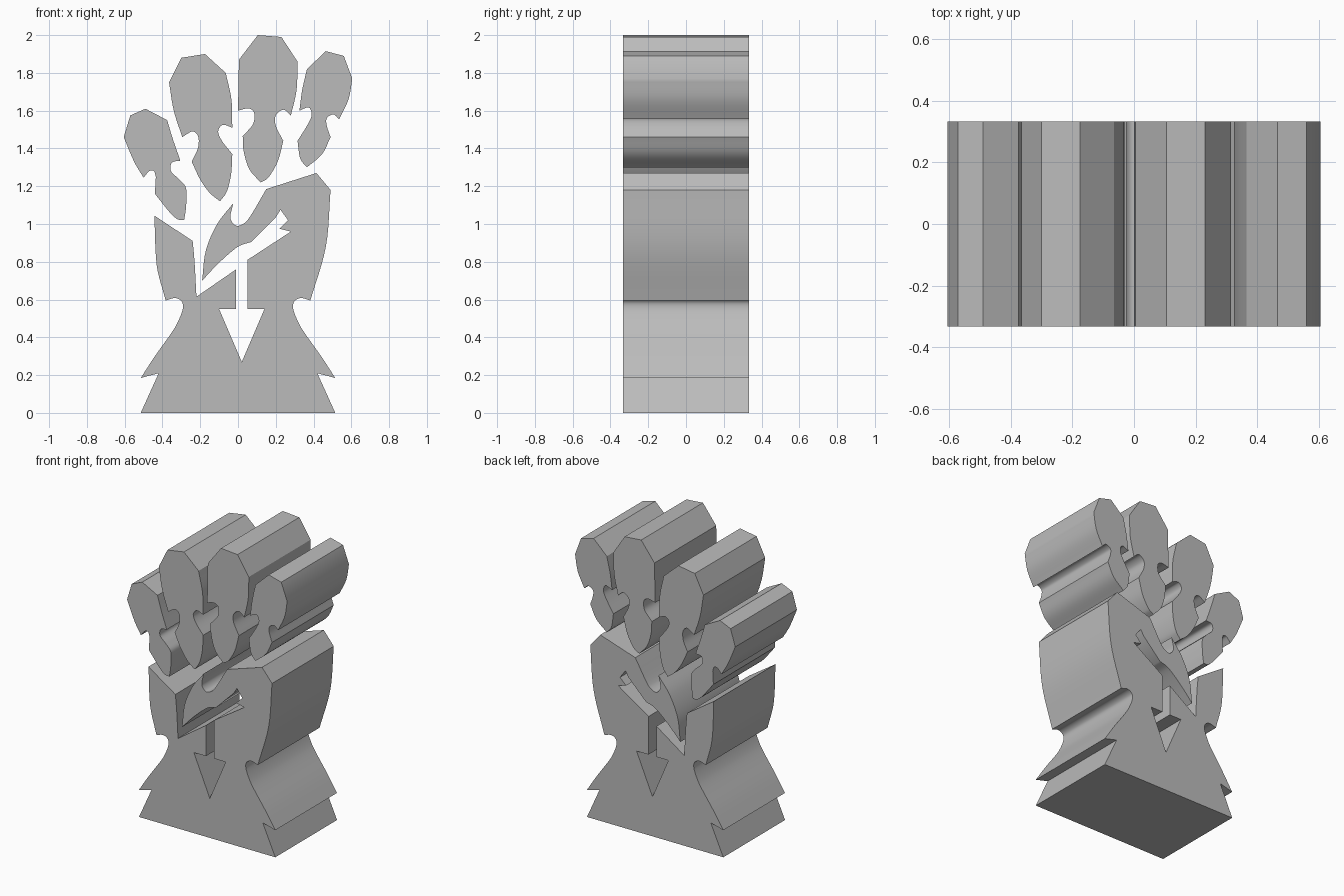
import bpy
import bmesh
from mathutils import Vector

cube = bpy.data.objects.get("Cube")
if cube:
    bpy.data.objects.remove(cube)

HALF_DEPTH = .333
STEPS = 6

grey = bpy.data.materials.new("plain_grey")
grey.use_nodes = True
colour = (.5, .5, .5, 1)
grey.diffuse_color = colour
grey.node_tree.nodes["Principled BSDF"].inputs["Base Color"].default_value = colour


def corner(x, z):
    return Vector((x, z)), False


def bend(x, z):
    return Vector((x, z)), True


def mirrored(points):
    return [(Vector((-p.x, p.y)), smooth) for p, smooth in reversed(points)]


def trace(points):
    """Straight runs between corners, flowing curves through bends."""
    outline = []
    count = len(points)
    for i in range(count):
        before, (a, a_bend), (b, b_bend), after = (
            points[(i + k) % count] for k in (-1, 0, 1, 2))
        outline.append(a)
        if not (a_bend or b_bend):
            continue
        start = (b - before[0]) / 2 if a_bend else b - a
        end = (after[0] - a) / 2 if b_bend else b - a
        # keep tangents no longer than the span, so curves do not overshoot
        span = (b - a).length
        start = start.normalized() * min(start.length, span)
        end = end.normalized() * min(end.length, span)
        for k in range(1, STEPS):
            t = k / STEPS
            u = 1 - t
            outline.append(a * u * u * (1 + t + t) + start * t * u * u
                           + b * t * t * (1 + u + u) - end * t * t * u)
    return outline


def slab(name, points):
    """Extrude an outline through the full depth."""
    bm = bmesh.new()
    front = bm.faces.new([bm.verts.new((p.x, -HALF_DEPTH, p.y))
                          for p in trace(points)])
    result = bmesh.ops.extrude_face_region(bm, geom=[front], use_keep_orig=True)
    moved = [g for g in result["geom"] if isinstance(g, bmesh.types.BMVert)]
    bmesh.ops.translate(bm, verts=moved, vec=(0, HALF_DEPTH * 2, 0))
    bmesh.ops.recalc_face_normals(bm, faces=bm.faces[:])
    mesh = bpy.data.meshes.new(name)
    bm.to_mesh(mesh)
    bm.free()
    mesh.materials.append(grey)
    obj = bpy.data.objects.new(name, mesh)
    bpy.context.collection.objects.link(obj)
    bpy.ops.object.select_all(action="DESELECT")
    obj.select_set(True)
    bpy.context.view_layer.objects.active = obj
    bpy.ops.object.shade_smooth_by_angle()
    return obj


# Flared cuff with a torn hem and a round wrist notch
cuff = [
    corner(-.515, 0), corner(-.42, .21), corner(-.515, .185),
    bend(-.44, .3), bend(-.335, .45), bend(-.295, .54),
    bend(-.295, .585), bend(-.33, .608), corner(-.383, .595),
]

# Outer edge of the palm, up to the gap beside the thumb
palm_edge = [
    bend(-.43, .78), corner(-.443, 1.045),
    corner(-.24, .91), bend(-.23, .8), corner(-.22, .615),
]

# Arrow-shaped crease below the thumb
arrow_crease = [
    corner(-.01, .76), corner(-.01, .55), corner(-.1, .55),
    corner(.02, .27), corner(.14, .55), corner(.05, .55),
    corner(.05, .81), corner(.28, .96), corner(.22, .975),
    corner(.265, 1.02), corner(.225, 1.075), corner(.2, 1.035),
    corner(.07, .905),
]

# Thumb and heel of the hand
thumb = [
    bend(0, .88), bend(-.1, .795), corner(-.19, .7),
    bend(-.17, .86), bend(-.11, 1), corner(-.025, 1.11),
    bend(-.04, 1.03), bend(-.005, .99), bend(.05, 1.02),
    corner(.15, 1.185), corner(.415, 1.27), corner(.49, 1.18),
    bend(.465, .88),
]

slab("palm_and_thumb", cuff + palm_edge + arrow_crease + thumb + mirrored(cuff))

# Four curled fingers, each with knuckle notches
slab("little_finger", [
    corner(-.49, 1.61), corner(-.375, 1.55), bend(-.345, 1.45),
    corner(-.305, 1.335), bend(-.35, 1.325), bend(-.355, 1.28),
    bend(-.31, 1.235), bend(-.275, 1.19), bend(-.275, 1.09),
    corner(-.285, 1.02), bend(-.32, 1.025), bend(-.36, 1.06),
    corner(-.44, 1.16), corner(-.435, 1.25), bend(-.445, 1.28),
    bend(-.47, 1.28), corner(-.5, 1.245), bend(-.55, 1.33),
    corner(-.605, 1.46), corner(-.57, 1.575),
])

slab("ring_finger", [
    corner(-.175, 1.9), corner(-.065, 1.8), bend(-.035, 1.66),
    corner(-.03, 1.51), bend(-.08, 1.525), bend(-.105, 1.49),
    bend(-.085, 1.44), corner(-.03, 1.37), bend(-.037, 1.26),
    bend(-.06, 1.17), corner(-.095, 1.12), bend(-.15, 1.165),
    bend(-.2, 1.235), corner(-.245, 1.33), bend(-.213, 1.4),
    bend(-.21, 1.46), bend(-.24, 1.49), corner(-.295, 1.46),
    bend(-.34, 1.6), corner(-.365, 1.75), corner(-.3, 1.88),
])

slab("middle_finger", [
    corner(.105, 2), corner(.23, 1.99), corner(.315, 1.86),
    bend(.31, 1.71), corner(.28, 1.575), bend(.24, 1.605),
    bend(.2, 1.575), bend(.2, 1.52), corner(.24, 1.44),
    bend(.21, 1.33), bend(.16, 1.245), corner(.12, 1.22),
    bend(.06, 1.29), bend(.03, 1.385), corner(.025, 1.465),
    bend(.08, 1.53), bend(.085, 1.59), bend(.055, 1.612),
    corner(0, 1.6), corner(.005, 1.87),
])

slab("index_finger", [
    corner(.465, 1.915), corner(.56, 1.89), corner(.605, 1.77),
    bend(.585, 1.66), corner(.535, 1.555), bend(.505, 1.58),
    bend(.47, 1.56), bend(.47, 1.52), corner(.49, 1.46),
    bend(.445, 1.37), corner(.365, 1.3), bend(.33, 1.345),
    corner(.315, 1.44), bend(.365, 1.52), bend(.39, 1.575),
    bend(.375, 1.617), corner(.325, 1.6), bend(.34, 1.71),
    corner(.365, 1.82),
])
